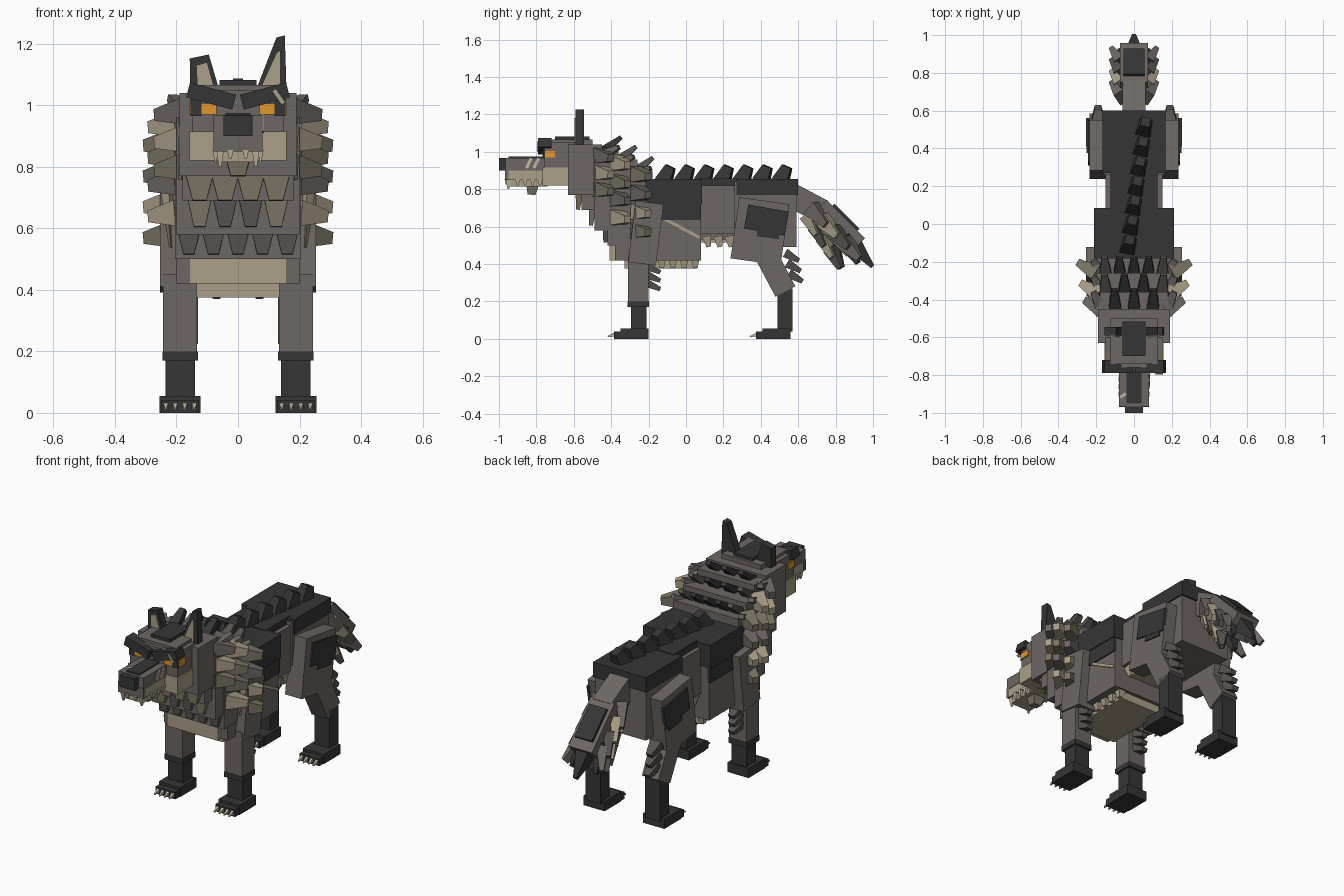
import bpy, bmesh
from math import radians
from mathutils import Vector, Matrix, Euler

if "Cube" in bpy.data.objects:
    bpy.data.objects.remove(bpy.data.objects["Cube"])


def material(name, rgb):
    m = bpy.data.materials.new(name)
    m.use_nodes = True
    m.diffuse_color = (*rgb, 1)
    m.node_tree.nodes["Principled BSDF"].inputs["Base Color"].default_value = (*rgb, 1)
    return m


grey = material("grey fur", (.155, .135, .125))
mid = material("shadow grey fur", (.095, .085, .078))
dark = material("charcoal fur", (.036, .036, .037))
tan = material("tan fur", (.40, .345, .25))
dull = material("dull tan fur", (.20, .175, .13))
ivory = material("ivory", (.55, .50, .38))
orange = material("orange eye", (.75, .31, .025))


def make(name, mat, bm):
    bmesh.ops.recalc_face_normals(bm, faces=bm.faces)
    me = bpy.data.meshes.new(name)
    bm.to_mesh(me)
    bm.free()
    me.materials.append(mat)
    ob = bpy.data.objects.new(name, me)
    bpy.context.collection.objects.link(ob)
    return ob


def block(name, mat, x, y, z, rot=(0, 0, 0), pair=False):
    """Box from (low, high) ranges, turned about its centre; pair mirrors it in x."""
    for s in ((1, -1) if pair else (1,)):
        lo, hi = Vector((x[0], y[0], z[0])), Vector((x[1], y[1], z[1]))
        c, size = (lo + hi) / 2, hi - lo
        c.x *= s
        turn = Euler((radians(rot[0]), radians(rot[1] * s), radians(rot[2] * s)))
        bm = bmesh.new()
        bmesh.ops.create_cube(bm, size=1, matrix=Matrix.LocRotScale(c, turn, size))
        label = name if not pair else ("left_" if s > 0 else "right_") + name
        make(label, mat, bm)


def spike(name, mat, base, aim, length, w, d, tip=.45, pair=False):
    """Four-sided tapered tuft starting at base and pointing along aim."""
    for s in ((1, -1) if pair else (1,)):
        b, a = Vector(base), Vector(aim).normalized()
        b.x, a.x = b.x * s, a.x * s
        bm = bmesh.new()
        bmesh.ops.create_cube(bm, size=1)
        for v in bm.verts:
            k = tip if v.co.z > 0 else 1
            v.co = Vector((v.co.x * w * k, v.co.y * d * k, (v.co.z + .5) * length))
        bmesh.ops.transform(bm, verts=bm.verts,
                            matrix=Matrix.Translation(b) @ a.to_track_quat('Z', 'Y').to_matrix().to_4x4())
        make(name, mat, bm)


def plate(name, mat, outline, y0, y1):
    """Outline in x and z, extruded along y."""
    bm = bmesh.new()
    f = bm.faces.new([bm.verts.new((x, y0, z)) for x, z in outline])
    ext = bmesh.ops.extrude_face_region(bm, geom=[f])
    bmesh.ops.translate(bm, vec=(0, y1 - y0, 0),
                        verts=[g for g in ext["geom"] if isinstance(g, bmesh.types.BMVert)])
    make(name, mat, bm)


# Torso
block("chest", grey, (-.2, .2), (-.38, .08), (.42, .84))
block("waist", grey, (-.12, .12), (.05, .3), (.53, .83))
block("waist_sides", grey, (-.15, .15), (.08, .27), (.56, .82))
block("rear_body", grey, (-.16, .16), (.26, .59), (.49, .84))
block("belly", tan, (-.135, .135), (-.33, .06), (.375, .44))
block("chest_bib", tan, (-.16, .16), (-.41, -.36), (.42, .57))
block("waist_belly", tan, (-.11, .11), (.06, .28), (.515, .55))
for i in range(4):
    spike("belly_tuft", tan, (.14, -.13 + i * .06, .44), (0, 0, -1), .06, .05, .05, .5, True)
for i in range(3):
    spike("waist_tuft", tan, (.12, .11 + i * .06, .55), (0, .2, -1), .06, .045, .05, .5, True)

# Dark saddle
block("front_saddle", dark, (-.213, .213), (-.22, .085), (.72, .855))
block("front_saddle_drop", dark, (.19, .208), (-.13, .08), (.635, .73), pair=True)
block("middle_saddle", dark, (-.125, .125), (.07, .29), (.8, .858))
block("rear_saddle", dark, (-.168, .168), (.27, .6), (.77, .855))
for i in range(7):
    spike("back_spike", dark, (-.03 + i * .014, -.12 + i * .104, .84), (.1, .45, 1), .09, .08, .085, .6)

# Neck and chest tuft rows
block("neck_front", grey, (-.18, .18), (-.56, -.36), (.69, 1.02))
block("neck_middle", grey, (-.2, .2), (-.49, -.26), (.58, .96))
block("neck_rear", grey, (-.205, .205), (-.42, -.18), (.5, .9))
for i in range(4):
    x = -.125 + i * .083
    spike("upper_chest_tuft", dull, (x, -.57, .775), (0, -.1, -1), .085, .09, .04, .5)
    spike("middle_chest_tuft", mid if i in (1, 2) else dull, (x, -.50, .69), (0, -.1, -1), .085, .075, .04, .5)
for i in range(5):
    spike("lower_chest_tuft", mid, (-.16 + i * .08, -.425, .585), (0, -.1, -1), .07, .07, .04, .5)

# Mane: side tufts in three rings, dark tufts over the top
rings = [(-.46, .165, (.98, .89, .8)), (-.37, .185, (.94, .84, .75, .65)), (-.26, .2, (.88, .78, .68, .58))]
for r, (y, x, heights) in enumerate(rings):
    for i, z in enumerate(heights):
        spike("mane_tuft", (grey, tan, dull)[(i + r) % 3], (x, y, z), (.85, .5, -.1), .115, .085, .085, .45, True)
for y, z, count, step in ((-.45, 1.0, 3, .1), (-.37, .95, 4, .1), (-.28, .89, 5, .075)):
    for i in range(count):
        x = (i - (count - 1) / 2) * step
        spike("mane_crest", dark if abs(x) < .12 else mid, (x, y, z), (x * .3, .8, .6), .13, .07, .05, .45)
    spike("mane_shoulder", grey, (.17, y, z - .02), (.4, .8, .4), .11, .07, .05, .45, True)

# Head
block("skull", grey, (-.19, .19), (-.63, -.45), (.77, 1.04))
block("face", grey, (-.15, .15), (-.76, -.6), (.84, 1.05))
block("cheeks", tan, (-.157, .157), (-.768, -.62), (.82, .915))
block("forehead", grey, (-.125, .125), (-.74, -.5), (1.04, 1.066))
block("crown", dark, (-.06, .06), (-.7, -.515), (1.05, 1.082))
block("upper_muzzle", grey, (-.08, .08), (-.965, -.74), (.9, .968))
block("muzzle_lip", tan, (-.078, .078), (-.955, -.74), (.85, .905))
block("muzzle_front", grey, (-.08, .08), (-.968, -.95), (.85, .91))
block("lower_jaw", tan, (-.065, .065), (-.95, -.74), (.815, .85))
block("muzzle_stripe", dark, (-.04, .04), (-.95, -.765), (.96, .975))
block("nose", dark, (-.047, .047), (-1, -.95), (.9, .967))
spike("fang", ivory, (.058, -.95, .86), (0, 0, -1), .06, .026, .03, .3, True)
for i in range(4):
    spike("tooth", ivory, (.073, -.9 + i * .04, .855), (0, 0, -1), .04, .02, .025, .3, True)
for x in (-.025, .025):
    spike("front_tooth", ivory, (x, -.96, .855), (0, 0, -1), .03, .02, .02, .4)
spike("chin_tuft", dull, (0, -.82, .83), (0, -.1, -1), .06, .08, .07, .6)
block("eye", orange, (.07, .118), (-.766, -.755), (.97, 1.005), pair=True)
block("eye_side", orange, (.145, .157), (-.755, -.7), (.97, 1.005), pair=True)
block("eye_rim", dark, (.118, .154), (-.765, -.755), (.965, 1.02), pair=True)
block("brow", dark, (.01, .165), (-.79, -.72), (1.005, 1.055), (0, -15, 0), True)
block("brow_scar", tan, (.125, .14), (-.796, -.788), (1.0, 1.055), (0, -35, 0))
for y in (-.84, -.8):
    block("muzzle_scar", ivory, (.077, .084), (y - .008, y + .008), (.91, .97), (-25, 0, 0))
block("muzzle_top_scar", ivory, (-.075, -.04), (-.915, -.9), (.965, .972), (0, 0, 35))

# Ears: left whole, right cropped
plate("left_ear", dark, [(.055, 1.04), (.158, 1.04), (.152, 1.227), (.125, 1.22)], -.59, -.545)
plate("left_inner_ear", tan, [(.07, 1.05), (.138, 1.05), (.138, 1.18), (.125, 1.17)], -.597, -.588)
plate("right_ear", dark, [(-.058, 1.04), (-.155, 1.04), (-.157, 1.152), (-.095, 1.165)], -.59, -.545)
plate("right_inner_ear", tan, [(-.075, 1.05), (-.132, 1.05), (-.136, 1.13), (-.1, 1.14)], -.597, -.588)

# Front legs
block("shoulder", grey, (.13, .253), (-.29, -.14), (.4, .73), (-7, 0, 0), True)
block("front_leg", grey, (.133, .243), (-.31, -.2), (.19, .45), pair=True)
block("front_cuff", dark, (.13, .246), (-.312, -.198), (.17, .2), pair=True)
block("front_shin", dark, (.14, .235), (-.295, -.21), (.04, .18), pair=True)

# Hind legs
block("thigh", grey, (.13, .235), (.26, .53), (.41, .74), (-8, 0, 0), True)
block("thigh_patch", dark, (.225, .244), (.32, .54), (.57, .70), (-10, 0, 0), True)
block("thigh_patch_step", dark, (.225, .242), (.38, .5), (.54, .59), (-8, 0, 0), True)
block("hock", grey, (.13, .235), (.42, .54), (.24, .46), (28, 0, 0), True)
block("hind_shin", dark, (.14, .235), (.49, .57), (.04, .27), pair=True)

# Feet, claws and leg tufts
for name, back in (("front", -.2), ("hind", .56)):
    block(name + "_foot", dark, (.122, .255), (back - .15, back), (0, .055), pair=True)
    block(name + "_toes", dark, (.126, .251), (back - .185, back - .1), (0, .04), pair=True)
    for i in range(4):
        spike(name + "_claw", ivory, (.142 + i * .031, back - .175, .025), (0, -1, -.3), .045, .018, .022, .3, True)
for i in range(3):
    spike("front_leg_tuft", mid, (.19, -.215, .39 - i * .045), (0, .9, -.4), .085, .07, .045, .5, True)
    spike("hind_leg_tuft", mid, (.19, .53 + i * .01, .46 - i * .055), (0, .85, -.5), .085, .07, .05, .5, True)

# Flank scars
for i in range(3):
    y = -.1 + i * .04
    block("flank_scar", tan, (.198, .207), (y - .02, y + .1), (.605 - i * .022, .62 - i * .022), (-27, 0, 0))

# Tail
block("tail_root", grey, (-.06, .06), (.55, .74), (.66, .79), (-28, 0, 0))
block("tail_brush", grey, (-.075, .075), (.66, .95), (.52, .66), (-45, 0, 0))
block("tail_patch", dark, (-.055, .055), (.76, .95), (.64, .658), (-45, 0, 0))
spike("tail_tip", dark, (0, .87, .54), (0, .62, -.75), .2, .1, .11, .2)
spike("tail_tip_low", dark, (0, .78, .53), (0, .35, -.9), .16, .09, .08, .3)
spike("tail_tip_side", dark, (.05, .84, .54), (.15, .5, -.85), .16, .06, .09, .3, True)
for i in range(4):
    t = i * .06
    spike("tail_tuft", (grey, tan, mid, grey)[i], (.065, .67 + t, .70 - t), (.4, .6, -.7), .13, .06, .09, .4, True)
    spike("tail_under_tuft", (tan, mid)[i % 2], (.04, .65 + t * .7, .66 - t), (.3, .4, -.85), .12, .06, .07, .4, True)
